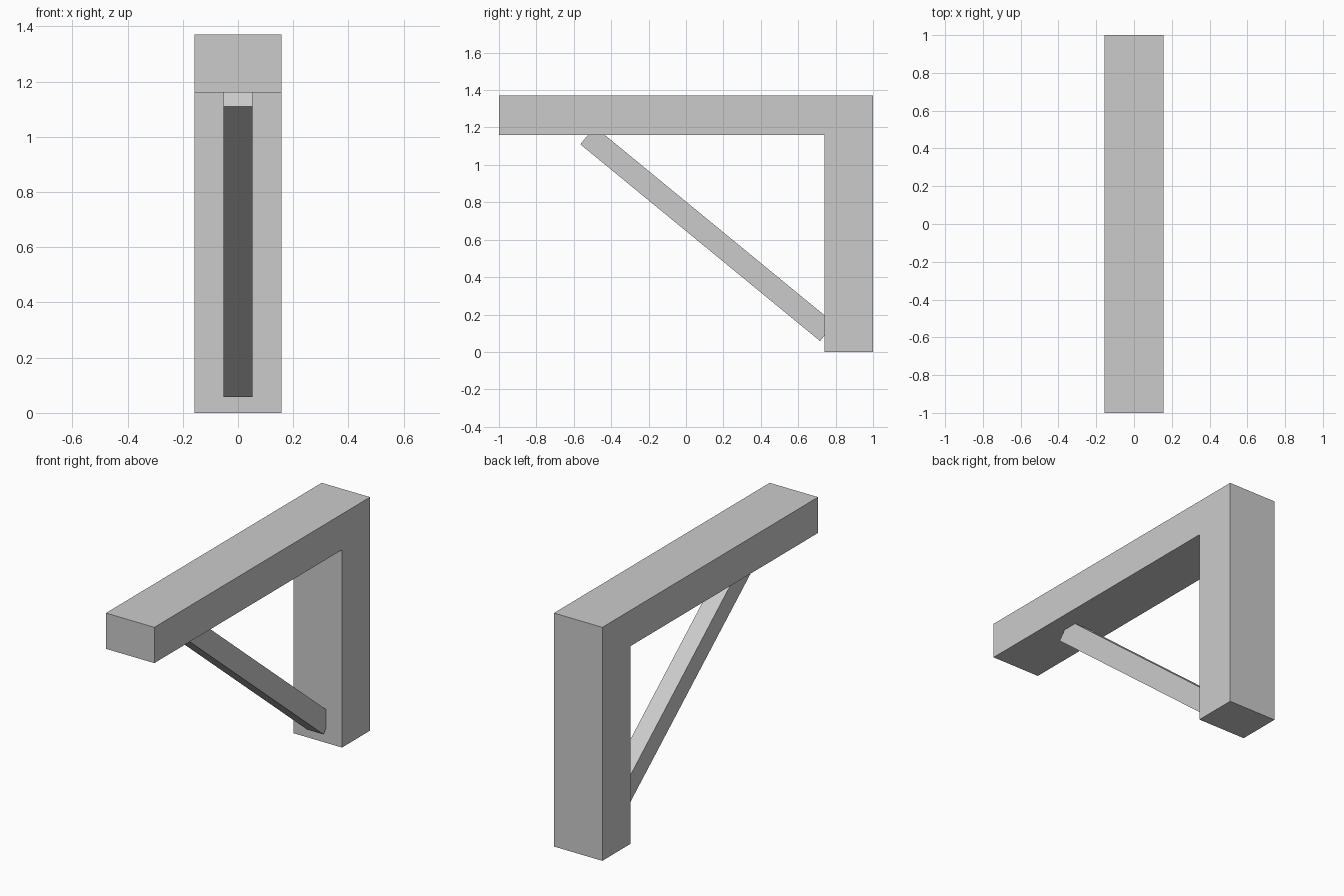
import bpy
import bmesh

cube = bpy.data.objects.get("Cube")
if cube:
    bpy.data.objects.remove(cube, do_unlink=True)

grey = bpy.data.materials.new("light_grey")
grey.use_nodes = True
colour = (0.6, 0.6, 0.6, 1)
grey.diffuse_color = colour
grey.node_tree.nodes["Principled BSDF"].inputs["Base Color"].default_value = colour


def extrude_profile(name, profile, half_width):
    """Extrude a side profile of (y, z) points evenly about x = 0."""
    bm = bmesh.new()
    face = bm.faces.new([bm.verts.new((-half_width, y, z)) for y, z in profile])
    result = bmesh.ops.extrude_face_region(bm, geom=[face])
    moved = [v for v in result["geom"] if isinstance(v, bmesh.types.BMVert)]
    bmesh.ops.translate(bm, vec=(2 * half_width, 0, 0), verts=moved)
    bmesh.ops.recalc_face_normals(bm, faces=bm.faces)
    mesh = bpy.data.meshes.new(name)
    bm.to_mesh(mesh)
    bm.free()
    mesh.materials.append(grey)
    obj = bpy.data.objects.new(name, mesh)
    bpy.context.collection.objects.link(obj)
    return obj


# Upright post and horizontal arm, joined in one L shape
extrude_profile("post_and_arm", [
    (1, 0), (1, 1.37), (-1, 1.37), (-1, 1.16), (0.74, 1.16), (0.74, 0),
], 0.157)

# Slanted brace with square ends that sink into the arm and the post
extrude_profile("diagonal_brace", [
    (-0.565, 1.11), (0.717, 0.058), (0.794, 0.152), (-0.488, 1.204),
], 0.053)
